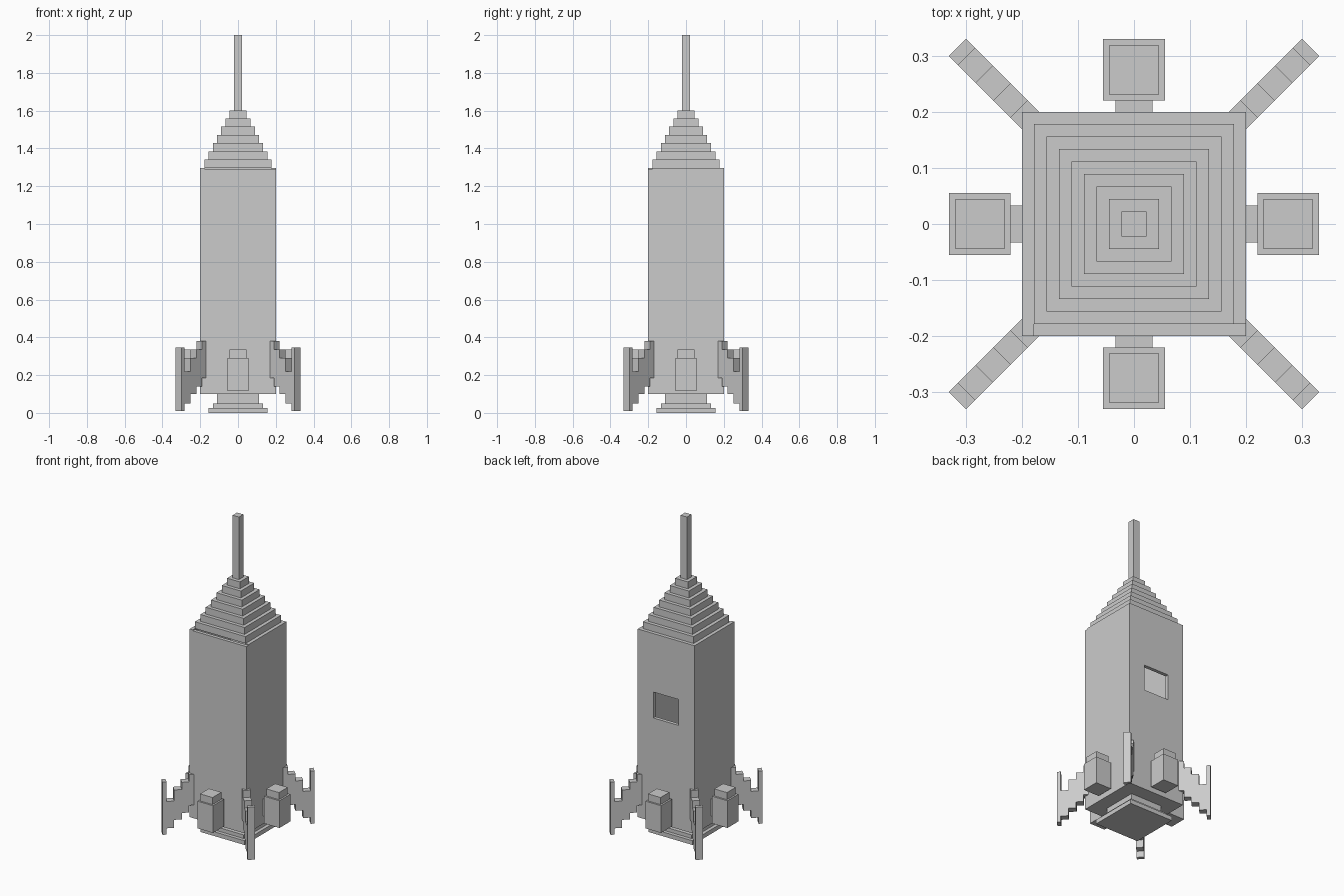
import bpy, bmesh, math
from mathutils import Matrix

if "Cube" in bpy.data.objects:
    bpy.data.objects.remove(bpy.data.objects["Cube"])


def boxes(name, bounds, angle=0.0):
    """One object from boxes given as (x0, x1, y0, y1, z0, z1), turned about z."""
    bm = bmesh.new()
    for x0, x1, y0, y1, z0, z1 in bounds:
        m = (Matrix.Rotation(angle, 4, 'Z')
             @ Matrix.Translation(((x0 + x1) / 2, (y0 + y1) / 2, (z0 + z1) / 2))
             @ Matrix.Diagonal((x1 - x0, y1 - y0, z1 - z0, 1)))
        bmesh.ops.create_cube(bm, size=1, matrix=m)
    me = bpy.data.meshes.new(name)
    bm.to_mesh(me)
    bm.free()
    ob = bpy.data.objects.new(name, me)
    bpy.context.scene.collection.objects.link(ob)
    return ob


def tier(h, z0, z1):
    return (-h, h, -h, h, z0, z1)


def prism(name, outline, thick, angle):
    """Extrude an (r, z) outline across its thickness, turned about z."""
    bm = bmesh.new()
    face = bm.faces.new([bm.verts.new((r, -thick / 2, z)) for r, z in outline])
    ext = bmesh.ops.extrude_face_region(bm, geom=[face])
    bmesh.ops.translate(bm, vec=(0, thick, 0),
                        verts=[v for v in ext['geom'] if isinstance(v, bmesh.types.BMVert)])
    bmesh.ops.recalc_face_normals(bm, faces=bm.faces)
    bm.transform(Matrix.Rotation(angle, 4, 'Z'))
    me = bpy.data.meshes.new(name)
    bm.to_mesh(me)
    bm.free()
    ob = bpy.data.objects.new(name, me)
    bpy.context.scene.collection.objects.link(ob)
    return ob


W, T = 0.2, 0.022   # hull half width, wall thickness
TOP = 1.297

# hollow hull: four walls in a pinwheel, the front one a little lower
walls = {}
for i, side in enumerate(("front", "right", "back", "left")):
    top = TOP - 0.006 if side == "front" else TOP
    walls[side] = boxes(side + "_wall", [(-W + T, W, -W, -W + T, 0.1, top)], i * math.pi / 2)
boxes("hull_floor", [tier(W - T, 0.1, 0.1 + T)])

# window opening in the back wall
cutter = boxes("window_cutter", [(-0.089, 0.089, 0.1, 0.3, 0.76, 0.925)])
cutter.hide_render = True
cutter.display_type = 'WIRE'
cut = walls["back"].modifiers.new("window", 'BOOLEAN')
cut.object = cutter
cut.operation = 'DIFFERENCE'
cut.solver = 'EXACT'
bpy.context.view_layer.update()
dg = bpy.context.evaluated_depsgraph_get()
cut_mesh = bpy.data.meshes.new_from_object(walls["back"].evaluated_get(dg))
walls["back"].modifiers.clear()
walls["back"].data = cut_mesh
bpy.data.objects.remove(cutter)

# stepped nose and spire
step = (1.602 - TOP) / 7
for i in range(7):
    boxes(f"nose_step_{i + 1}", [tier(0.178 - i * 0.0222, TOP + i * step, TOP + (i + 1) * step)])
boxes("spire", [tier(0.022, 1.602, 2.0)])

# stepped engine nozzle
for i, (h, z0, z1) in enumerate([(0.111, 0.05, 0.1), (0.133, 0.027, 0.05), (0.155, 0.0, 0.027)]):
    boxes(f"nozzle_step_{i + 1}", [tier(h, z0, z1)])

# side boosters with caps and struts
for i in range(4):
    a = i * math.pi / 2
    boxes(f"booster_{i + 1}", [(0.22, 0.33, -0.055, 0.055, 0.117, 0.29)], a)
    boxes(f"booster_cap_{i + 1}", [(0.23, 0.319, -0.044, 0.044, 0.29, 0.335)], a)
    boxes(f"booster_strut_{i + 1}", [(0.2, 0.22, -0.033, 0.033, 0.15, 0.26)], a)

# diagonal stair-stepped fins: (inner r, outer r, bottom, top)
columns = [(0.24, 0.29, 0.185, 0.38), (0.29, 0.333, 0.14, 0.335),
           (0.333, 0.378, 0.10, 0.29), (0.378, 0.422, 0.05, 0.22),
           (0.422, 0.445, 0.01, 0.345)]
lower = [p for r0, r1, lo, hi in columns for p in ((r0, lo), (r1, lo))]
upper = [p for r0, r1, lo, hi in reversed(columns) for p in ((r1, hi), (r0, hi))]
for i in range(4):
    prism(f"fin_{i + 1}", lower + upper, 0.044, math.pi / 4 + i * math.pi / 2)
